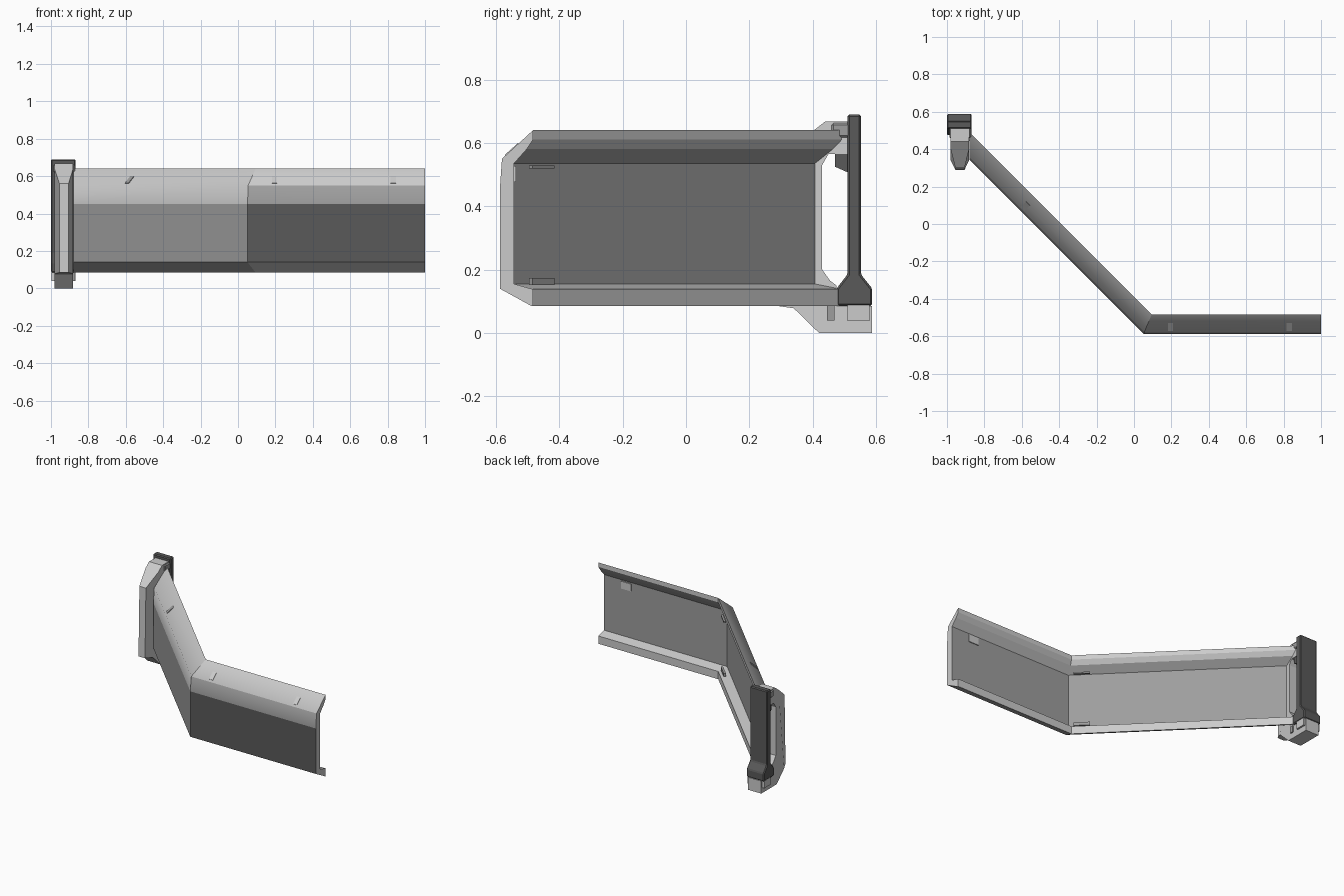
import bpy, bmesh, math
from mathutils import Matrix

if "Cube" in bpy.data.objects:
    bpy.data.objects.remove(bpy.data.objects["Cube"])


def shade(name, v):
    m = bpy.data.materials.new(name)
    m.diffuse_color = (v, v, v, 1)
    m.use_nodes = True
    m.node_tree.nodes["Principled BSDF"].inputs["Base Color"].default_value = m.diffuse_color
    return m


DARK, MID = shade("dark_metal", 0.1), shade("mid_metal", 0.34)


def finish(name, bm, bevel=0.0, mat=None):
    bmesh.ops.recalc_face_normals(bm, faces=bm.faces)
    me = bpy.data.meshes.new(name)
    bm.to_mesh(me)
    bm.free()
    ob = bpy.data.objects.new(name, me)
    bpy.context.collection.objects.link(ob)
    if mat:
        me.materials.append(mat)
    if bevel:
        mod = ob.modifiers.new("bevel", 'BEVEL')
        mod.width, mod.segments, mod.limit_method = bevel, 1, 'ANGLE'
    return ob


def loft(name, rings, bevel=0.0, mat=None):
    """Skin matching closed rings and cap both ends."""
    bm = bmesh.new()
    vs = [[bm.verts.new(p) for p in ring] for ring in rings]
    n = len(vs[0])
    for a, b in zip(vs, vs[1:]):
        for i in range(n):
            j = (i + 1) % n
            bm.faces.new((a[i], a[j], b[j], b[i]))
    bm.faces.new(vs[0])
    bm.faces.new(vs[-1])
    return finish(name, bm, bevel, mat)


def side_prism(name, x0, x1, yz, bevel=0.0, mat=None):
    return loft(name, [[(x, y, z) for y, z in yz] for x in (x0, x1)], bevel, mat)


def box(name, centre, size, rot=None, bevel=0.0, mat=None):
    bm = bmesh.new()
    m = Matrix.Translation(centre) @ (rot or Matrix()) @ Matrix.Diagonal((*size, 1))
    bmesh.ops.create_cube(bm, size=1, matrix=m)
    return finish(name, bm, bevel, mat)


# Bent channel: (inward offset, height) section swept with a mitred corner
section = [(0.105, 0.64), (0.007, 0.55), (0.0, 0.45), (0.0, 0.14),
           (0.1, 0.085), (0.105, 0.085), (0.105, 0.138),
           (0.045, 0.155), (0.045, 0.535), (0.085, 0.58), (0.105, 0.61)]
FRONT, DIAG, END = -0.588, -0.537, -0.88
right_end = [(1.0, FRONT + d, z) for d, z in section]
corner = [(DIAG - FRONT + d * math.tan(math.pi / 8), FRONT + d, z) for d, z in section]
left_end = [(END, DIAG - END + d * math.sqrt(2), z) for d, z in section]
channel = loft("bent_channel", [right_end, corner, left_end])

# Darker wall panels, and a softened upper shoulder that stays crisp at the corner
me, n = channel.data, len(section)
me.materials.append(None)
me.materials.append(MID)
me.materials.append(DARK)
for run, tones in enumerate(({1: 1, 2: 2, 7: 1}, {2: 1, 7: 1, 8: 1})):
    for strip, slot in tones.items():
        me.polygons[run * n + strip].material_index = slot
for run in range(2):
    for strip in range(2):
        me.polygons[run * n + strip].use_smooth = True
bm = bmesh.new()
bm.from_mesh(me)
bm.verts.ensure_lookup_table()
for e in bm.edges:
    across = all(n <= v.index < 2 * n for v in e.verts)
    e.smooth = not across and e.calc_face_angle(0) < math.radians(50)
bm.to_mesh(me)
bm.free()

# Clips lying on the sloping upper edge
slope = Matrix.Rotation(math.radians(42), 4, 'X')
for i, x in enumerate((0.195, 0.83)):
    box(f"top_clip_{i + 1}", (x, -0.549, 0.579), (0.028, 0.055, 0.006), slope)
turn = Matrix.Rotation(-math.pi / 4, 4, 'Z')
box("top_clip_3", (-0.58, 0.096, 0.579), (0.028, 0.055, 0.006), turn @ slope, mat=MID)

# Flat bracket on the inner right wall and small tabs by the corner
box("wall_bracket", (0.83, -0.541, 0.502), (0.075, 0.008, 0.05))
for i, (z, t) in enumerate(((0.524, 0.01), (0.163, 0.022))):
    box(f"corner_tab_{i + 1}", (0.036, -0.455, z), (0.1, 0.014, t),
        Matrix.Rotation(-math.pi / 4, 4, 'Z'), mat=MID)

# C-shaped end frame: front bar, top arm and foot, narrowed at its nose
frame = side_prism("end_frame", -0.98, -0.882, [
    (0.52, 0.668), (0.44, 0.668), (0.40, 0.637), (0.30, 0.56), (0.29, 0.085),
    (0.34, 0.078), (0.42, 0.0), (0.588, 0.0), (0.588, 0.085),
    (0.475, 0.085), (0.475, 0.15), (0.455, 0.165), (0.43, 0.20),
    (0.43, 0.53), (0.45, 0.565), (0.52, 0.565)])
for v in frame.data.vertices:
    if v.co.y < 0.32:
        v.co.x = -0.93 + (v.co.x + 0.93) * 0.5

# Rear post with a flared base
side_prism("rear_post", -1.0, -0.868, [
    (0.51, 0.69), (0.552, 0.69), (0.552, 0.185), (0.588, 0.14), (0.588, 0.085),
    (0.475, 0.085), (0.475, 0.14), (0.51, 0.185)], bevel=0.006, mat=DARK)

# Gusset under the top arm, foot lug and arm cap
side_prism("arm_gusset", -0.975, -0.885,
           [(0.47, 0.57), (0.515, 0.57), (0.515, 0.505), (0.47, 0.525)], mat=DARK)
box("foot_lug", (-0.885, 0.457, 0.062), (0.02, 0.024, 0.045), mat=MID)
box("arm_cap", (-0.93, 0.49, 0.64), (0.115, 0.06, 0.045), bevel=0.006, mat=MID)
for i, x in enumerate((-0.987, -0.881)):
    box(f"foot_skirt_{i + 1}", (x, 0.545, 0.063), (0.022, 0.07, 0.05))
